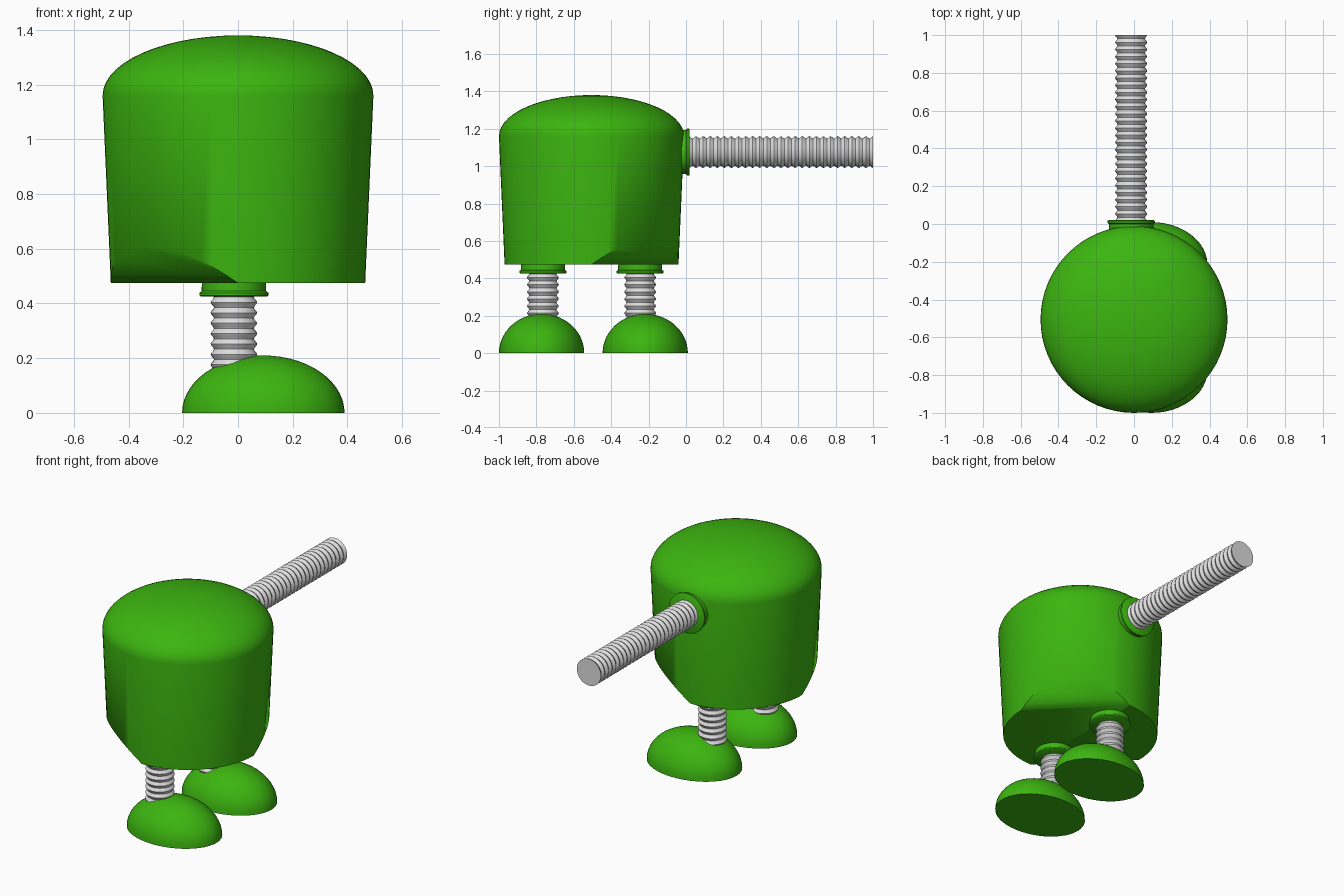
import bpy, bmesh, math
from mathutils import Matrix, Vector

default = bpy.data.objects.get("Cube")
if default:
    bpy.data.objects.remove(default, do_unlink=True)


def material(name, rgb):
    m = bpy.data.materials.new(name)
    m.use_nodes = True
    m.diffuse_color = (*rgb, 1)
    m.node_tree.nodes["Principled BSDF"].inputs["Base Color"].default_value = (*rgb, 1)
    return m


green = material("leaf green", (0.045, 0.46, 0.005))
grey = material("pale grey", (0.72, 0.72, 0.72))


def lathe(profile, sides):
    """Spin (radius, height) points about z and close the ends."""
    bm = bmesh.new()
    rings = []
    for r, z in profile:
        if r == 0:
            rings.append([bm.verts.new((0, 0, z))] * sides)
        else:
            turn = [2 * math.pi * i / sides for i in range(sides)]
            rings.append([bm.verts.new((r * math.cos(a), r * math.sin(a), z)) for a in turn])
    for low, high in zip(rings, rings[1:]):
        for i in range(sides):
            j = (i + 1) % sides
            quad = [low[i], low[j], high[j], high[i]]
            bm.faces.new(list(dict.fromkeys(quad)))
    if profile[0][0]:
        bm.faces.new(rings[0][::-1])
    if profile[-1][0]:
        bm.faces.new(rings[-1])
    return bm


def finish(name, bm, mat, matrix, sharp=True):
    bmesh.ops.recalc_face_normals(bm, faces=bm.faces)
    mesh = bpy.data.meshes.new(name)
    bm.to_mesh(mesh)
    bm.free()
    mesh.materials.append(mat)
    mesh.shade_smooth()
    if sharp:
        mesh.set_sharp_from_angle(angle=math.radians(50))
    obj = bpy.data.objects.new(name, mesh)
    obj.matrix_world = matrix
    bpy.context.collection.objects.link(obj)
    return obj


def ribbed(length, pitch=0.038):
    """Profile of a corrugated tube."""
    steps = round(length / pitch) * 6
    return [(0.079 + 0.006 * math.cos(i * math.pi / 3), length * i / steps)
            for i in range(steps + 1)]


def dome(radius, height, base, steps=14):
    arc = [math.pi / 2 * i / steps for i in range(steps)]
    pts = [(radius * math.cos(a), base + height * math.sin(a)) for a in arc]
    return pts + [(0, base + height)]


# Tapered body with domed lid
BODY_Y, BASE, R = -0.505, 0.475, 0.465
body = lathe([(R, BASE)] + dome(0.495, 0.22, 1.16), 64)
# Slanted trims on two opposite lower corners
for s in (1, -1):
    geom = body.verts[:] + body.edges[:] + body.faces[:]
    cut = bmesh.ops.bisect_plane(body, geom=geom, clear_outer=True,
                                 plane_co=Vector((s * R, 0, BASE)),
                                 plane_no=Vector((s * 0.0955, s * 0.0955, -0.141)))
    rim = [e for e in cut["geom_cut"] if isinstance(e, bmesh.types.BMEdge)]
    bmesh.ops.holes_fill(body, edges=rim)
finish("body", body, green, Matrix.Translation((0, BODY_Y, 0)))

# Rounded collar and ribbed tube profiles
collar = [(0.115, -0.06), (0.118, 0.03), (0.126, 0.036), (0.126, 0.046), (0.12, 0.05)]
LIMB_X = -0.015

# Arm reaching straight back
to_back = Matrix.Rotation(-math.pi / 2, 4, "X")
finish("arm_collar", lathe(collar, 40), green,
       Matrix.Translation((LIMB_X, -0.03, 1.075)) @ to_back)
finish("arm", lathe(ribbed(1.06), 32), grey,
       Matrix.Translation((LIMB_X, -0.06, 1.075)) @ to_back)

# Legs and half-dome feet
flip = Matrix.Rotation(math.pi, 4, "X")
for side, leg_y, foot_y in (("front", -0.765, -0.772), ("back", -0.245, -0.218)):
    finish(side + "_leg_collar", lathe(collar, 40), green,
           Matrix.Translation((LIMB_X, leg_y, BASE)) @ flip)
    finish(side + "_leg", lathe(ribbed(0.38), 32), grey,
           Matrix.Translation((LIMB_X, leg_y, 0.1)))
    finish(side + "_foot", lathe(dome(1, 0.21, 0), 48), green,
           Matrix.Translation((0.0925, foot_y, 0)) @ Matrix.Diagonal((0.297, 0.228, 1, 1)))
